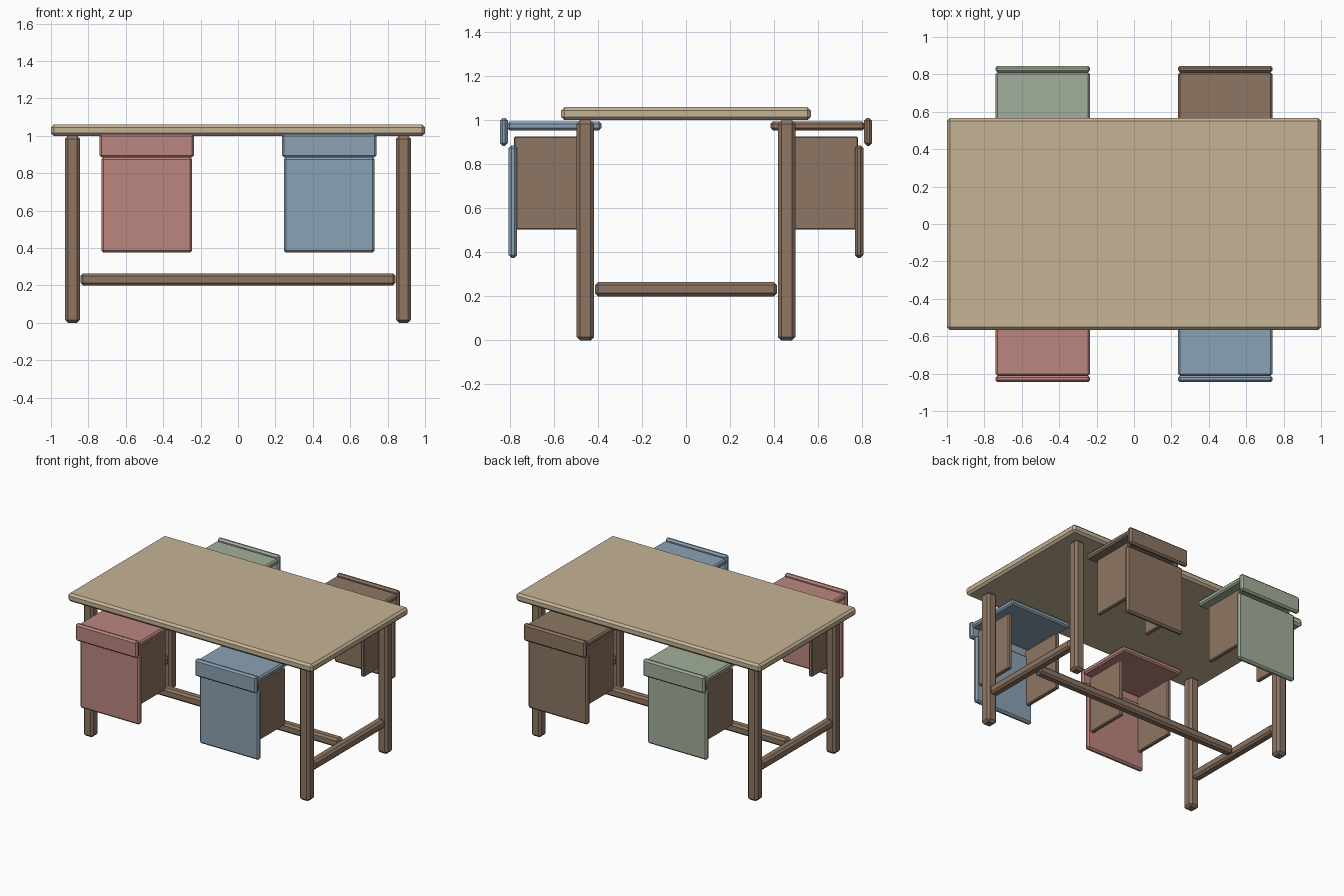
import bpy

if "Cube" in bpy.data.objects:
    bpy.data.objects.remove(bpy.data.objects["Cube"])


def material(name, rgb):
    m = bpy.data.materials.new(name)
    m.diffuse_color = (*rgb, 1)
    m.use_nodes = True
    m.node_tree.nodes["Principled BSDF"].inputs["Base Color"].default_value = m.diffuse_color
    return m


TAN = material("light_wood", (0.56, 0.45, 0.30))
WOOD = material("dark_wood", (0.27, 0.18, 0.125))
RED = material("red_paint", (0.50, 0.24, 0.21))
BLUE = material("blue_paint", (0.26, 0.36, 0.46))
GREEN = material("green_paint", (0.36, 0.43, 0.33))


def box(name, x, y, z, mat, bevel=0.012):
    """Chamfered box from (min, max) pairs on each axis."""
    bpy.ops.mesh.primitive_cube_add(
        size=1, location=[(a + b) / 2 for a, b in (x, y, z)])
    ob = bpy.context.object
    ob.name = name
    ob.scale = [abs(b - a) for a, b in (x, y, z)]
    bpy.ops.object.transform_apply(location=False, rotation=False, scale=True)
    mod = ob.modifiers.new("chamfer", 'BEVEL')
    mod.width = bevel
    mod.segments = 1
    ob.data.materials.append(mat)
    return ob


# Table top
box("table_top", (-1, 1), (-0.567, 0.567), (1.0, 1.06), TAN, 0.015)

# Legs and end stretchers
for sx, side in ((-1, "left"), (1, "right")):
    cx = 0.884 * sx
    for sy, end in ((-1, "front"), (1, "back")):
        cy = 0.457 * sy
        box(f"{end}_{side}_leg", (cx - 0.04, cx + 0.04),
            (cy - 0.04, cy + 0.04), (0, 1.0), WOOD, 0.016)
    box(f"{side}_stretcher", (cx - 0.033, cx + 0.033),
        (-0.413, 0.413), (0.2, 0.265), WOOD, 0.014)

# Long centre stretcher
box("centre_stretcher", (-0.843, 0.843), (-0.033, 0.033), (0.2, 0.265), WOOD, 0.014)


def seat_unit(label, cx, s, mat):
    """Hanging seat: board, edge rail, outer panel and two side panels."""
    def span(half):
        return (cx - half, cx + half)

    def out(a, b):
        return tuple(sorted((a * s, b * s)))

    box(label + "_seat", span(0.253), out(0.385, 0.811), (0.954, 0.994), mat, 0.01)
    box(label + "_edge_rail", span(0.253), out(0.81, 0.846), (0.884, 1.01), mat)
    box(label + "_outer_panel", span(0.243), out(0.768, 0.806), (0.375, 0.886), mat)
    for side, off in (("left", -0.207), ("right", 0.207)):
        box(f"{label}_{side}_panel", (cx + off - 0.015, cx + off + 0.015),
            out(0.46, 0.782), (0.503, 0.927), WOOD, 0.006)


# Four seat units
seat_unit("front_left", -0.488, -1, RED)
seat_unit("front_right", 0.488, -1, BLUE)
seat_unit("back_left", -0.488, 1, GREEN)
seat_unit("back_right", 0.488, 1, WOOD)
